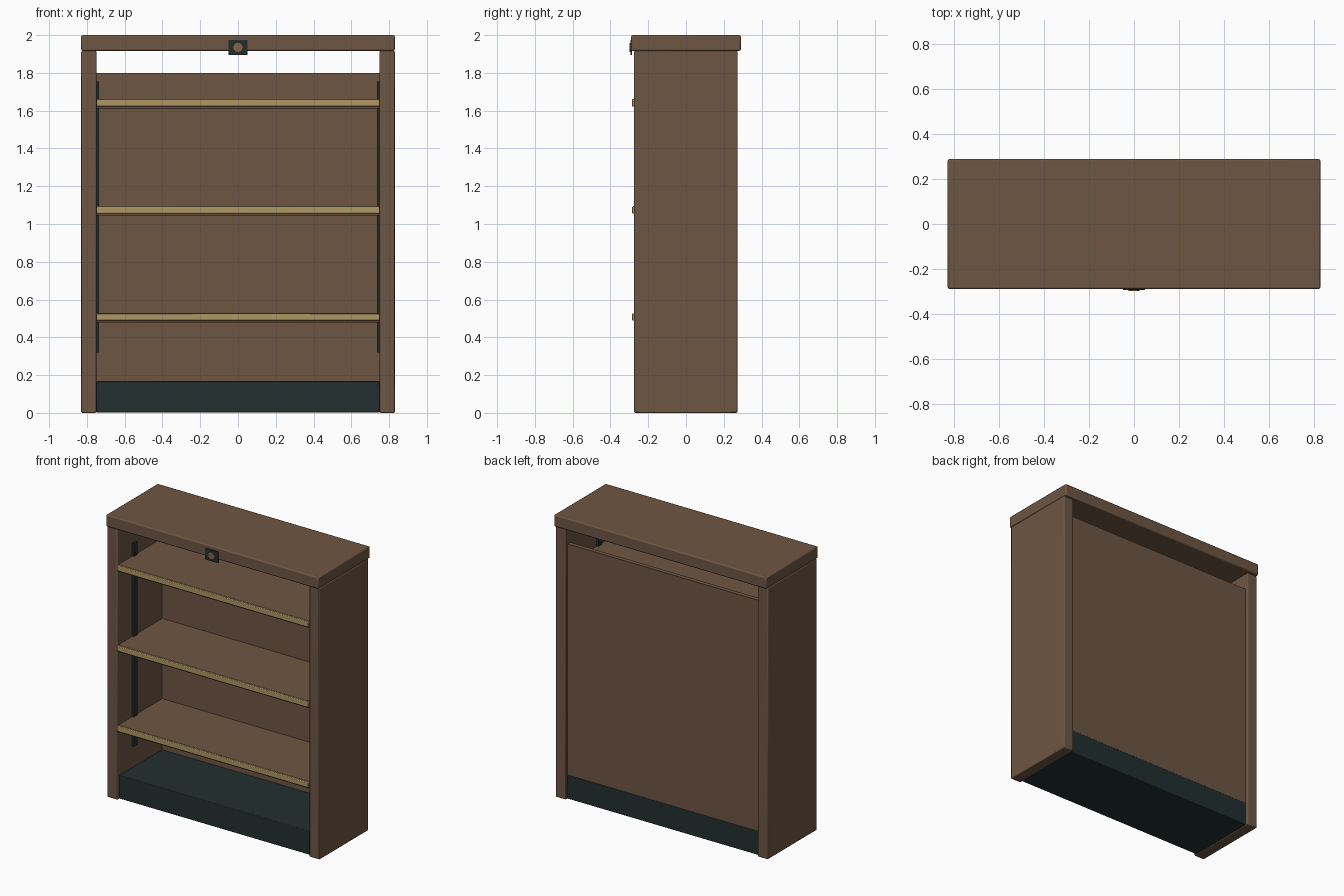
import bpy, math

if "Cube" in bpy.data.objects:
    bpy.data.objects.remove(bpy.data.objects["Cube"])

def mat(name, rgb):
    m = bpy.data.materials.new(name)
    m.diffuse_color = (*rgb, 1)
    m.use_nodes = True
    m.node_tree.nodes["Principled BSDF"].inputs["Base Color"].default_value = m.diffuse_color
    return m

WOOD = mat("brown_wood", (0.156, 0.092, 0.056))
BRASS = mat("pale_brass", (0.42, 0.31, 0.125))
DARK = mat("dark_teal", (0.016, 0.028, 0.028))
BRONZE = mat("bronze", (0.25, 0.13, 0.06))

def finish(o, name, m, bevel=0, segments=2):
    o.name = name
    o.data.materials.append(m)
    if bevel:
        b = o.modifiers.new("soft_edge", 'BEVEL')
        b.width, b.segments = bevel, segments
    bpy.ops.object.shade_smooth_by_angle(angle=math.radians(35))
    return o

def box(name, x, y, z, m, bevel=0, segments=2):
    """Box given as (min, max) ranges on each axis."""
    c = [(a + b) / 2 for a, b in (x, y, z)]
    bpy.ops.mesh.primitive_cube_add(size=1, location=c)
    o = bpy.context.object
    o.scale = [b - a for a, b in (x, y, z)]
    bpy.ops.object.transform_apply(location=False, rotation=False, scale=True)
    return finish(o, name, m, bevel, segments)

# Carcass
box("top_board", (-0.83, 0.83), (-0.29, 0.29), (1.917, 2.0), WOOD, 0.008)
box("back_panel", (-0.75, 0.75), (0.22, 0.25), (0.02, 1.80), WOOD)
box("plinth", (-0.75, 0.75), (-0.255, 0.255), (0.002, 0.168), DARK, 0.004)

# Side boards with the dark shelf tracks on their inner faces
for side, s in (("left", -1), ("right", 1)):
    box(f"{side}_side_board", sorted((s * 0.75, s * 0.83)), (-0.275, 0.272),
        (0, 1.917), WOOD, 0.006)
    box(f"{side}_shelf_track", sorted((s * 0.735, s * 0.752)), (-0.112, -0.072),
        (0.32, 1.755), DARK)

# Shelves with brass front lips
for i, top in enumerate((0.528, 1.095, 1.662)):
    box(f"shelf_{i + 1}", (-0.75, 0.75), (-0.27, 0.225), (top - 0.05, top), WOOD, 0.004)
    box(f"shelf_trim_{i + 1}", (-0.75, 0.75), (-0.285, -0.268),
        (top - 0.039, top - 0.001), BRASS, 0.004)

# Plain badge on the front of the top board
box("badge_plate", (-0.05, 0.05), (-0.295, -0.286), (1.895, 1.975), DARK)
bpy.ops.mesh.primitive_cylinder_add(vertices=24, radius=0.024, depth=0.004,
                                    location=(0, -0.296, 1.935),
                                    rotation=(math.pi / 2, 0, 0))
finish(bpy.context.object, "badge_disc", BRONZE)
